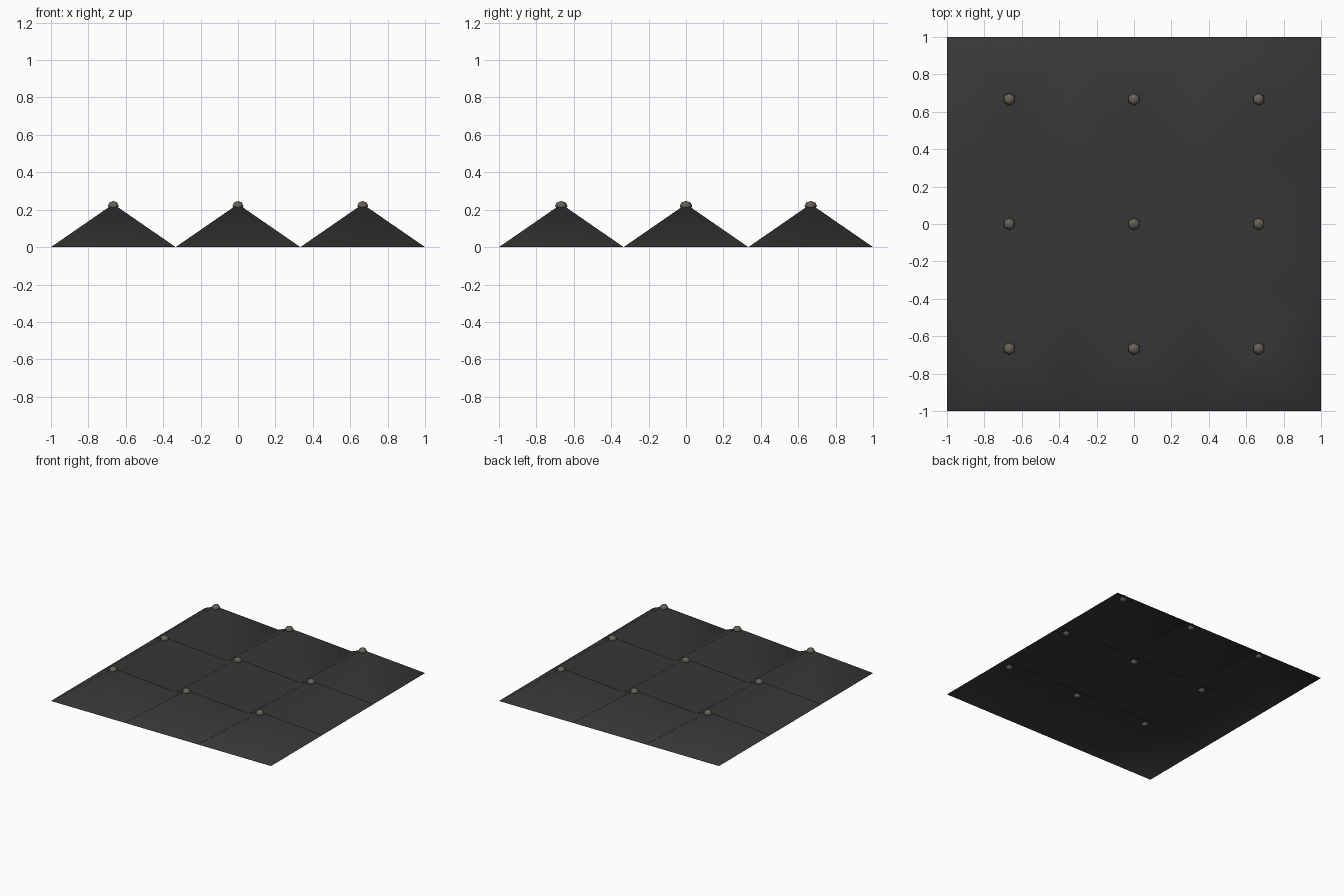
import bpy, bmesh
from mathutils import Matrix

if "Cube" in bpy.data.objects:
    bpy.data.objects.remove(bpy.data.objects["Cube"])

N = 3                 # tiles per side
S = 2 / N             # tile size
APEX = 0.23           # pyramid height


def material(name, rgb):
    m = bpy.data.materials.new(name)
    m.diffuse_color = (*rgb, 1)
    m.use_nodes = True
    m.node_tree.nodes["Principled BSDF"].inputs["Base Color"].default_value = m.diffuse_color
    return m


def finish(bm, name, mat):
    for f in bm.faces:
        f.smooth = True
    me = bpy.data.meshes.new(name)
    bm.to_mesh(me)
    bm.free()
    me.materials.append(mat)
    ob = bpy.data.objects.new(name, me)
    bpy.context.collection.objects.link(ob)


charcoal = material("charcoal_foam", (0.038, 0.038, 0.038))
stone = material("warm_grey_knob", (0.135, 0.122, 0.1))
centres = [(-1 + S * (i + 0.5), -1 + S * (j + 0.5)) for i in range(N) for j in range(N)]

# open shell: grid of square tiles, each poked up into a pyramid
bm = bmesh.new()
bmesh.ops.create_grid(bm, x_segments=N, y_segments=N, size=1)
poked = bmesh.ops.poke(bm, faces=bm.faces[:])
for v in poked["verts"]:
    v.co.z = APEX
bmesh.ops.recalc_face_normals(bm, faces=bm.faces[:])
if sum(f.normal.z for f in bm.faces) < 0:
    bmesh.ops.reverse_faces(bm, faces=bm.faces[:])
finish(bm, "pyramid_panel", charcoal)

# small six-sided knobs on the peaks
bm = bmesh.new()
for x, y in centres:
    bmesh.ops.create_uvsphere(
        bm, u_segments=6, v_segments=4, radius=0.0333,
        matrix=Matrix.Translation((x, y, 0.22)) @ Matrix.Diagonal((1, 1, 0.8, 1)))
finish(bm, "peak_knobs", stone)
